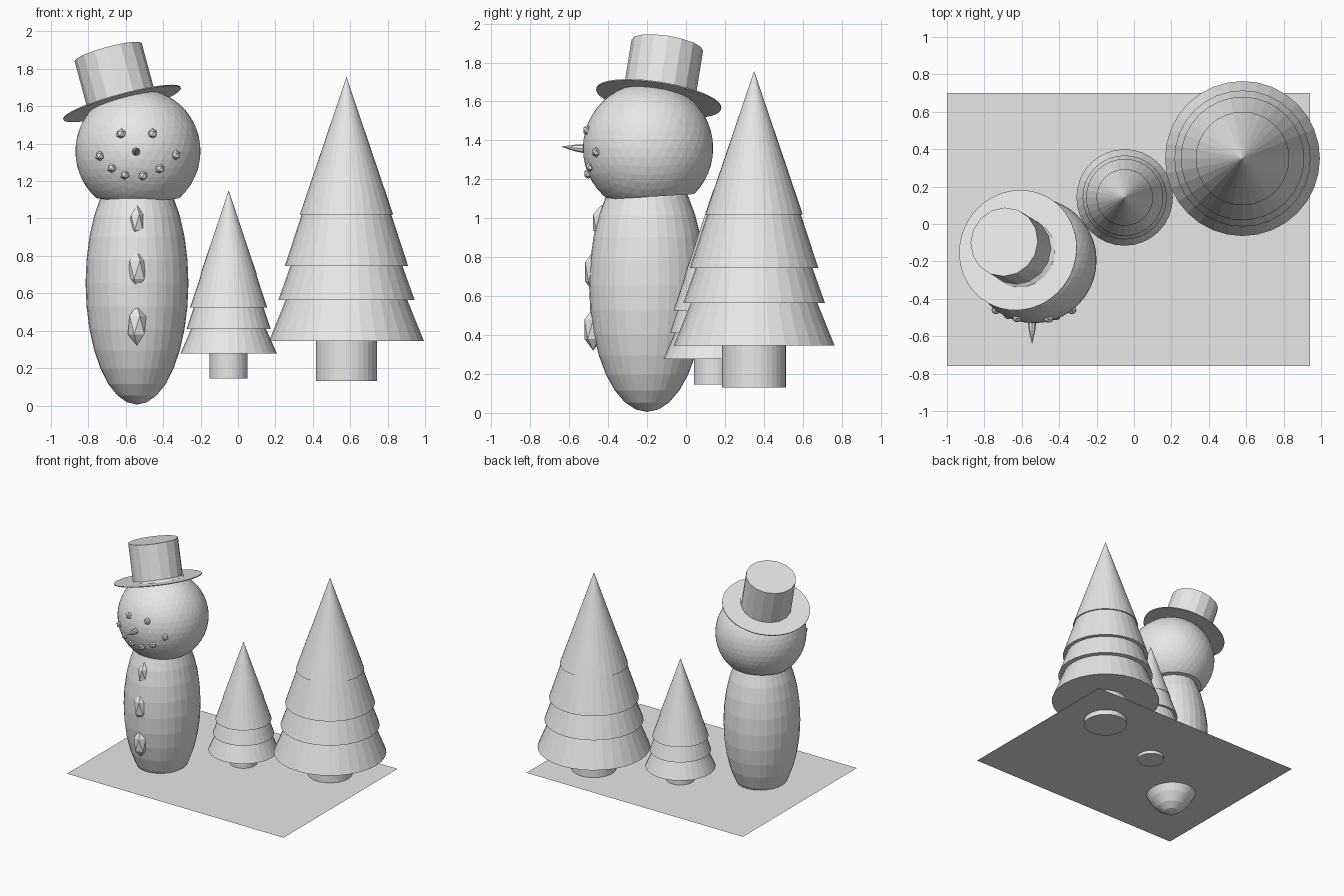
import bpy, bmesh, math
from mathutils import Vector, Matrix

cube = bpy.data.objects.get("Cube")
if cube:
    bpy.data.objects.remove(cube, do_unlink=True)

grey = bpy.data.materials.new("plain_grey")
grey.use_nodes = True
COLOUR = (0.8, 0.8, 0.8, 1)
grey.diffuse_color = COLOUR
grey.node_tree.nodes["Principled BSDF"].inputs["Base Color"].default_value = COLOUR


def finish(name, bm, loc=(0, 0, 0), axis=(0, 0, 1)):
    """Turn a bmesh into an object whose local z follows axis."""
    bmesh.ops.remove_doubles(bm, verts=bm.verts, dist=1e-5)
    bmesh.ops.recalc_face_normals(bm, faces=bm.faces)
    mesh = bpy.data.meshes.new(name)
    bm.to_mesh(mesh)
    bm.free()
    mesh.materials.append(grey)
    ob = bpy.data.objects.new(name, mesh)
    ob.location = loc
    ob.rotation_mode = "QUATERNION"
    ob.rotation_quaternion = Vector((0, 0, 1)).rotation_difference(Vector(axis))
    bpy.context.collection.objects.link(ob)
    return ob


def lathe(name, profile, loc, sides=32, axis=(0, 0, 1)):
    """Spin a profile of (radius, height) points around z."""
    bm = bmesh.new()
    verts = [bm.verts.new((r, 0, z)) for r, z in profile]
    edges = [bm.edges.new(pair) for pair in zip(verts, verts[1:])]
    bmesh.ops.spin(bm, geom=verts + edges, cent=(0, 0, 0), axis=(0, 0, 1),
                   angle=math.tau, steps=sides, use_duplicate=False)
    return finish(name, bm, loc, axis)


def pebble(name, loc, size, detail=1):
    bm = bmesh.new()
    bmesh.ops.create_icosphere(bm, subdivisions=detail, radius=1, matrix=Matrix.Diagonal((*size, 1)))
    return finish(name, bm, loc)


# Ground sheet
bm = bmesh.new()
bmesh.ops.create_grid(bm, x_segments=1, y_segments=1, size=0.5,
                      matrix=Matrix.Diagonal((1.94, 1.46, 1, 1)))
finish("ground_sheet", bm, (-0.03, -0.03, 0.17))


# Trees: stacked skirts over a trunk
def tree(name, x, y, apex, tiers, trunk_r, trunk_z):
    """tiers: (bottom radius, bottom height, top radius), highest first."""
    profile = []
    top = apex
    for r, z, r_top in tiers:
        profile += [(r_top, top), (r, z)]
        top = z
    profile.append((0, top))
    lathe(name + "_foliage", profile, (x, y, 0))
    lathe(name + "_trunk", [(0, trunk_z), (trunk_r, trunk_z),
                            (trunk_r, top + 0.02), (0, top + 0.02)], (x, y, 0))


tree("tall_tree", 0.58, 0.35, 1.757,
     [(0.25, 1.02, 0), (0.33, 0.745, 0.24), (0.364, 0.565, 0.30), (0.414, 0.345, 0.325)],
     0.164, 0.13)
tree("small_tree", -0.05, 0.142, 1.15,
     [(0.151, 0.70, 0), (0.206, 0.525, 0.148), (0.225, 0.41, 0.186), (0.258, 0.278, 0.2)],
     0.102, 0.145)

# Snowman body
BODY = Vector((-0.54, -0.2, 0.655))
bm = bmesh.new()
bmesh.ops.create_uvsphere(bm, u_segments=32, v_segments=16, radius=1,
                          matrix=Matrix.Diagonal((0.275, 0.298, 0.65, 1)))
finish("body", bm, BODY)

# Head: ball with a flat cut underneath
HEAD, HEAD_R = Vector((-0.535, -0.195, 1.36)), 0.335
bm = bmesh.new()
bmesh.ops.create_icosphere(bm, subdivisions=4, radius=HEAD_R)
cut = bmesh.ops.bisect_plane(bm, geom=bm.verts[:] + bm.edges[:] + bm.faces[:],
                             plane_co=(0, 0, -0.25), plane_no=(0, 0.06, -1), clear_outer=True)
bmesh.ops.contextual_create(bm, geom=[e for e in cut["geom_cut"] if isinstance(e, bmesh.types.BMEdge)])
finish("head", bm, HEAD)


# Face stones sit on the front of the head
def on_face(x, z):
    dx, dz = x - HEAD.x, z - HEAD.z
    return (x, HEAD.y - math.sqrt(HEAD_R ** 2 - dx * dx - dz * dz), z)


for side, x in (("right", -0.625), ("left", -0.457)):
    pebble(side + "_eye", on_face(x, 1.453), (0.028, 0.024, 0.028))
mouth = [(-0.738, 1.335), (-0.674, 1.27), (-0.604, 1.233),
         (-0.508, 1.229), (-0.417, 1.266), (-0.332, 1.339)]
for i, (x, z) in enumerate(mouth):
    pebble(f"mouth_stone_{i + 1}", on_face(x, z), (0.027, 0.024, 0.027))

# Nose
lathe("nose", [(0, 0), (0.025, 0), (0.017, 0.07), (0, 0.145)],
      (-0.545, -0.5, 1.355), 8, (0, -1, 0.09))

# Buttons
for i, (y, z, w, h) in enumerate([(-0.432, 0.98, 0.045, 0.09),
                                  (-0.473, 0.725, 0.055, 0.11),
                                  (-0.477, 0.43, 0.055, 0.11)]):
    pebble(f"button_{i + 1}", (-0.54, y, z), (w, 0.053, h))

# Tilted hat
TILT = (-0.27, 0.16, 1)
HAT = (-0.62, -0.14, 1.615)
lathe("hat_brim", [(0, -0.003), (0.325, -0.003), (0.325, 0.003), (0, 0.003)], HAT, 48, TILT)
lathe("hat_crown", [(0, 0), (0.186, 0), (0.186, 0.288), (0, 0.288)], HAT, 16, TILT)
